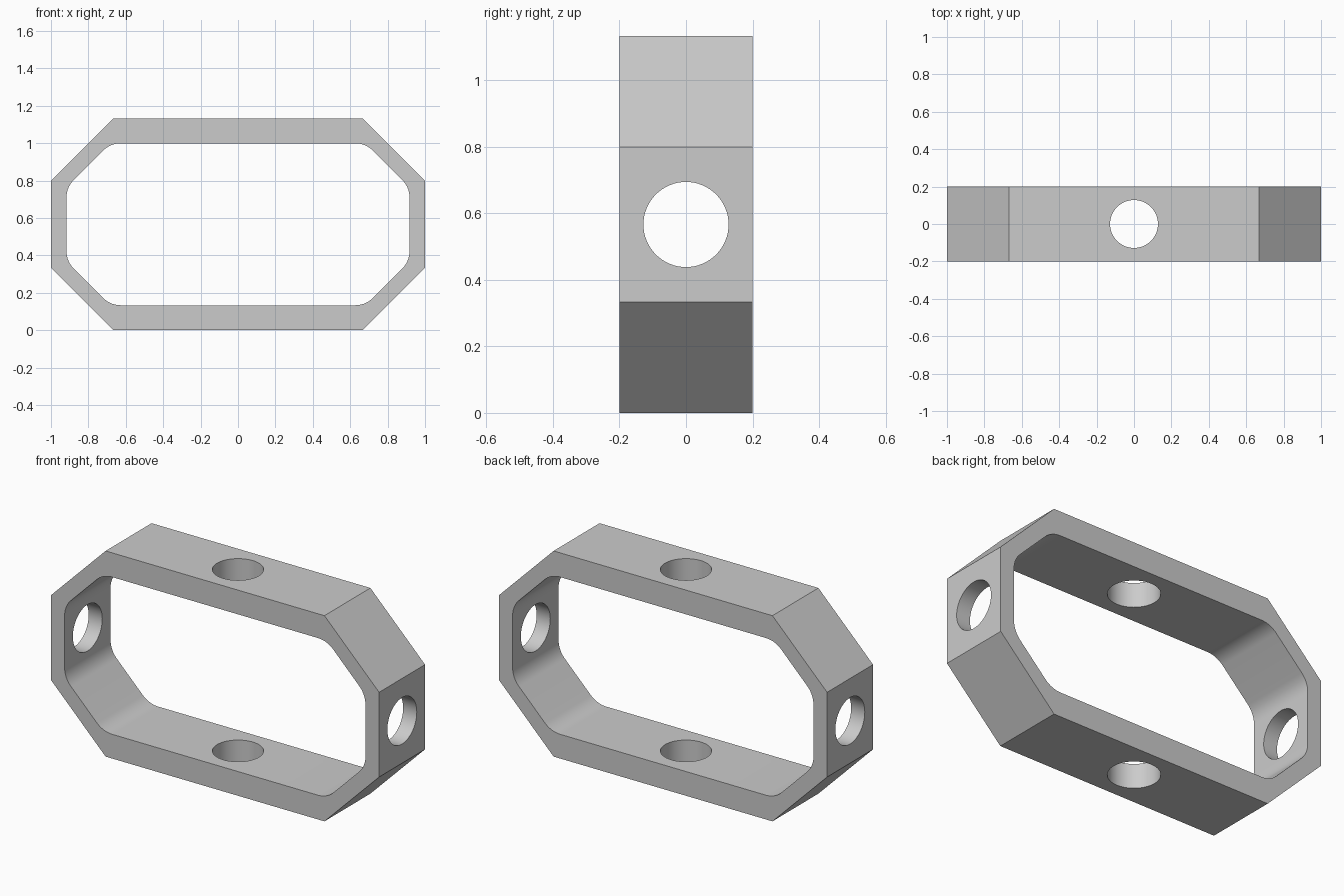
import bpy, bmesh, math
from mathutils import Vector

WIDTH, HEIGHT, DEPTH = 2.0, 1.133, 0.4
MID = HEIGHT / 2
HOLE_R = 0.128

if "Cube" in bpy.data.objects:
    bpy.data.objects.remove(bpy.data.objects["Cube"], do_unlink=True)

grey = bpy.data.materials.new("light grey metal")
grey.use_nodes = True
colour = (0.6, 0.6, 0.6, 1)
grey.diffuse_color = colour
grey.node_tree.nodes["Principled BSDF"].inputs["Base Color"].default_value = colour


def octagon(half_w, half_h, cut):
    """Rectangle outline with its corners cut at 45 degrees, anticlockwise."""
    a, b = half_w - cut, half_h - cut
    return [Vector(p) for p in ((half_w, -b), (half_w, b), (a, half_h), (-a, half_h),
                                (-half_w, b), (-half_w, -b), (-a, -half_h), (a, -half_h))]


def fillet(points, radius, steps):
    """Replace every corner of a convex outline with a tangent arc."""
    result = []
    for i, p in enumerate(points):
        before = (points[i - 1] - p).normalized()
        after = (points[(i + 1) % len(points)] - p).normalized()
        half = before.angle(after) / 2
        centre = p + (before + after).normalized() * radius / math.sin(half)
        start = p + before * radius / math.tan(half) - centre
        sweep = math.pi - 2 * half
        for s in range(steps + 1):
            t = sweep * s / steps
            c, n = math.cos(t), math.sin(t)
            result.append(centre + Vector((start.x * c - start.y * n,
                                           start.x * n + start.y * c)))
    return result


def prism(name, outline, depth):
    """Extrude an x-z outline along y."""
    bm = bmesh.new()
    face = bm.faces.new([bm.verts.new((p.x, -depth / 2, p.y + MID)) for p in outline])
    ext = bmesh.ops.extrude_face_region(bm, geom=[face])
    moved = [g for g in ext["geom"] if isinstance(g, bmesh.types.BMVert)]
    bmesh.ops.translate(bm, verts=moved, vec=(0, depth, 0))
    bmesh.ops.recalc_face_normals(bm, faces=bm.faces)
    mesh = bpy.data.meshes.new(name)
    bm.to_mesh(mesh)
    bm.free()
    mesh.materials.append(grey)
    obj = bpy.data.objects.new(name, mesh)
    bpy.context.collection.objects.link(obj)
    return obj


def drill(name, rotation):
    """Long round cutter through the middle of the frame."""
    bpy.ops.mesh.primitive_cylinder_add(vertices=64, radius=HOLE_R, depth=3,
                                        location=(0, 0, MID), rotation=rotation)
    obj = bpy.context.object
    obj.name = name
    obj.data.materials.append(grey)
    return obj


# Solid body and the cutters for the opening and the cross holes
frame = prism("octagonal_frame", octagon(1, MID, 0.333), DEPTH)
opening = prism("opening_cutter", fillet(octagon(0.917, 0.433, 0.235), 0.133, 10), 1)
cutters = [opening,
           drill("vertical_hole_cutter", (0, 0, 0)),
           drill("side_hole_cutter", (0, math.pi / 2, 0))]

bpy.ops.object.select_all(action="DESELECT")
bpy.context.view_layer.objects.active = frame
frame.select_set(True)
for cutter in cutters:
    cutter.hide_render = True
    mod = frame.modifiers.new(cutter.name, "BOOLEAN")
    mod.operation = "DIFFERENCE"
    mod.solver = "EXACT"
    mod.object = cutter
    bpy.ops.object.modifier_apply(modifier=mod.name)
    bpy.data.objects.remove(cutter, do_unlink=True)

# Smooth rounded surfaces, crisp outer edges
bpy.ops.object.shade_smooth_by_angle(angle=math.radians(30))
